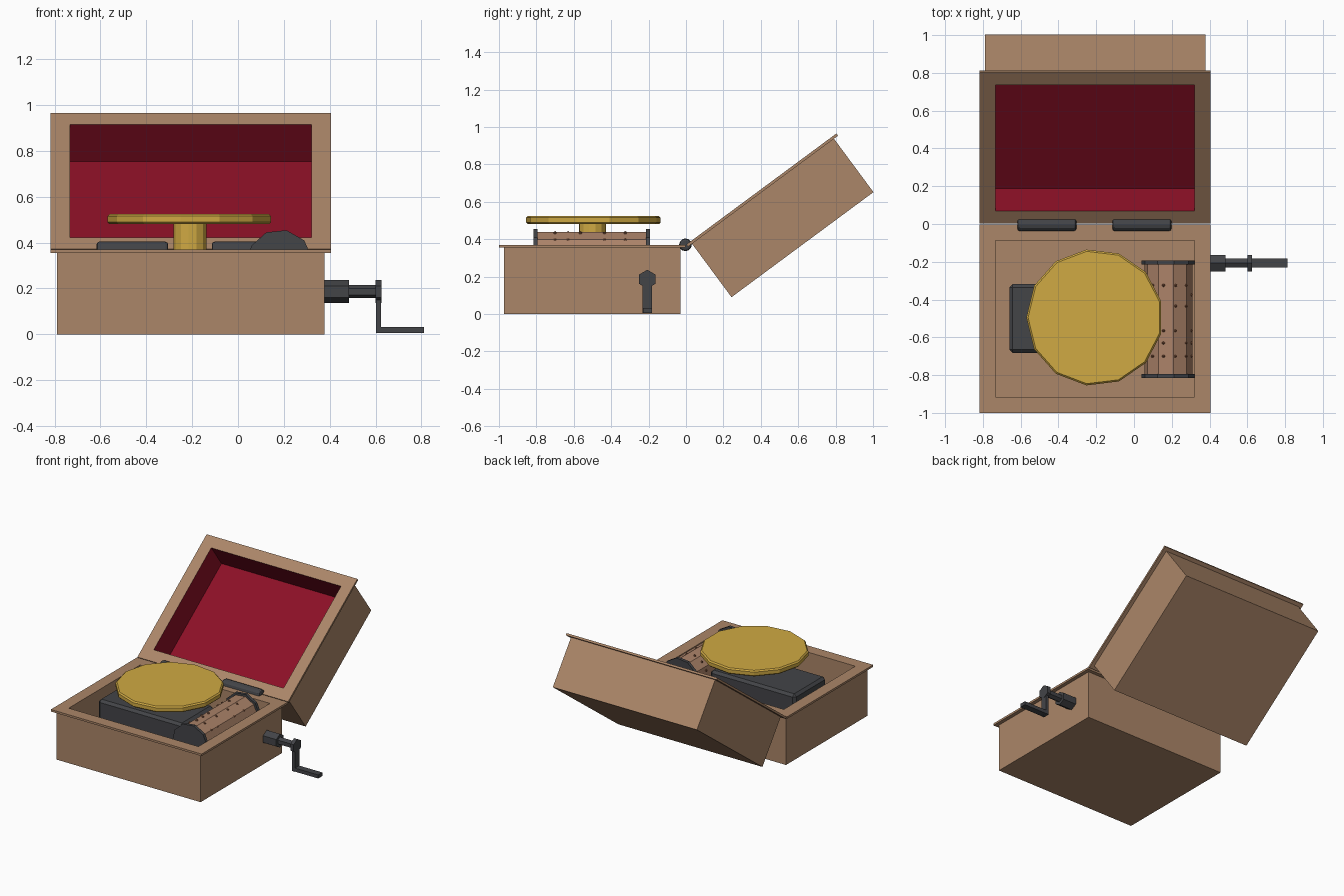
import bpy, bmesh, math, random
from mathutils import Matrix, Vector

if "Cube" in bpy.data.objects:
    bpy.data.objects.remove(bpy.data.objects["Cube"])


def material(name, rgb):
    m = bpy.data.materials.new(name)
    m.diffuse_color = (*rgb, 1)
    m.use_nodes = True
    m.node_tree.nodes["Principled BSDF"].inputs["Base Color"].default_value = m.diffuse_color
    return m


WOOD = material("walnut brown", (0.41, 0.24, 0.14))
COPPER = material("copper brown", (0.41, 0.225, 0.14))
PIN = material("dark copper", (0.25, 0.10, 0.05))
RED = material("red lining", (0.26, 0.005, 0.019))
IRON = material("dark iron", (0.056, 0.058, 0.064))
GOLD = material("brass gold", (0.63, 0.40, 0.056))


def finish(bm, name, *mats):
    bmesh.ops.recalc_face_normals(bm, faces=bm.faces)
    me = bpy.data.meshes.new(name)
    bm.to_mesh(me)
    bm.free()
    for m in mats:
        me.materials.append(m)
    ob = bpy.data.objects.new(name, me)
    bpy.context.collection.objects.link(ob)
    return ob


def bevel(ob, width, segments=1):
    b = ob.modifiers.new("bevel", 'BEVEL')
    b.width, b.segments = width, segments
    b.limit_method, b.angle_limit = 'ANGLE', math.radians(50)


def box(name, lo, hi, mat):
    lo, hi = Vector(lo), Vector(hi)
    bm = bmesh.new()
    bmesh.ops.create_cube(bm, size=1, matrix=Matrix.Translation((lo + hi) / 2)
                          @ Matrix.Diagonal((*(hi - lo), 1)))
    return finish(bm, name, mat)


def prism(name, centre, r, depth, axis, sides, spin, mat):
    """Cylinder centred at a point along an axis; spin turns its corners."""
    turn = Vector((0, 0, 1)).rotation_difference(Vector(axis)).to_matrix().to_4x4()
    bm = bmesh.new()
    bmesh.ops.create_cone(bm, cap_ends=True, segments=sides, radius1=r, radius2=r, depth=depth,
                          matrix=Matrix.Translation(centre) @ turn @ Matrix.Rotation(spin, 4, 'Z'))
    return finish(bm, name, mat)


X0, X1 = -0.79, 0.378          # outer width of both halves
RIM_Z, LEDGE, DEPTH = 0.37, 0.027, 0.20


def tray(name, inner):
    """Open box whose rim lies at local z=0, stretching along +y from the hinge."""
    levels = [(0, -RIM_Z), (0, -0.015), (LEDGE, -0.015), (LEDGE, 0), (-0.058, 0), (-0.058, -DEPTH)]
    bm = bmesh.new()
    rings = []
    for g, z in levels:
        a, b, c, d = X0 - g, X1 + g, 0.029 - g, 0.973 + g
        rings.append([bm.verts.new(p) for p in ((a, c, z), (b, c, z), (b, d, z), (a, d, z))])
    bm.faces.new(rings[0])
    for i in range(len(rings) - 1):
        for j in range(4):
            k = (j + 1) % 4
            f = bm.faces.new((rings[i][j], rings[i][k], rings[i + 1][k], rings[i + 1][j]))
            f.material_index = int(i == 4)
    bm.faces.new(rings[-1]).material_index = 1
    return finish(bm, name, WOOD, inner)


# Two matching halves: the base lies forward, the lid is swung open behind
base = tray("base_box", WOOD)
base.data.transform(Matrix.Translation((0, 0, RIM_Z)) @ Matrix.Diagonal((1, -1, 1, 1)))
base.data.flip_normals()
lid = tray("lid", RED)
lid.matrix_world = Matrix.Translation((0, 0, RIM_Z)) @ Matrix.Rotation(math.radians(36.5), 4, 'X')

# Hinge barrels
for i, x in enumerate((-0.461, 0.042)):
    h = prism(f"hinge_{i + 1}", (x, -0.003, RIM_Z), 0.034, 0.312, (1, 0, 0), 12, 0, IRON)
    bevel(h, 0.012, 2)

# Mechanism housing, spindle and turntable
FLOOR = RIM_Z - DEPTH
housing = box("mechanism_housing", (-0.66, -0.683, FLOOR), (0.03, -0.317, 0.365), IRON)
bevel(housing, 0.018)
prism("spindle", (-0.208, -0.5, 0.40), 0.073, 0.18, (0, 0, 1), 13, math.pi / 2, GOLD)
disc = prism("turntable", (-0.208, -0.495, 0.502), 0.362, 0.044, (0, 0, 1), 13, math.pi / 2, GOLD)
bevel(disc, 0.009)

# Pinned drum between two end plates
DX, DZ, SIDES = 0.182, 0.313, 10
spin = math.radians(12)
prism("drum", (DX, -0.505, DZ), 0.128, 0.60, (0, 1, 0), SIDES, spin, COPPER)
for name, y in (("front", -0.805), ("back", -0.203)):
    prism(f"drum_plate_{name}", (DX, y, DZ), 0.144, 0.022, (0, 1, 0), SIDES, spin, IRON)
random.seed(4)
rows = (-0.70, -0.63, -0.565, -0.435, -0.375, -0.325)
bm = bmesh.new()
for k in range(12):
    a = math.radians(30 * k + 12)
    for y in random.sample(rows, 4):
        c = (DX + 0.124 * math.cos(a), y, DZ + 0.124 * math.sin(a))
        bmesh.ops.create_icosphere(bm, subdivisions=1, radius=0.009, matrix=Matrix.Translation(c))
finish(bm, "drum_pins", PIN)

# Crank: hub, shaft, collar, arm and handle
CY, CZ = -0.207, 0.186
for name, a, b, r in (("hub", 0.37, 0.485, 0.05), ("shaft", 0.48, 0.605, 0.028),
                      ("collar", 0.60, 0.626, 0.05)):
    prism(f"crank_{name}", ((a + b) / 2, CY, CZ), r, b - a, (1, 0, 0), 6, math.pi / 2, IRON)
box("crank_arm", (0.602, CY - 0.025, 0.005), (0.624, CY + 0.025, CZ), IRON)
box("crank_handle", (0.61, CY - 0.024, 0.006), (0.812, CY + 0.024, 0.032), IRON)
